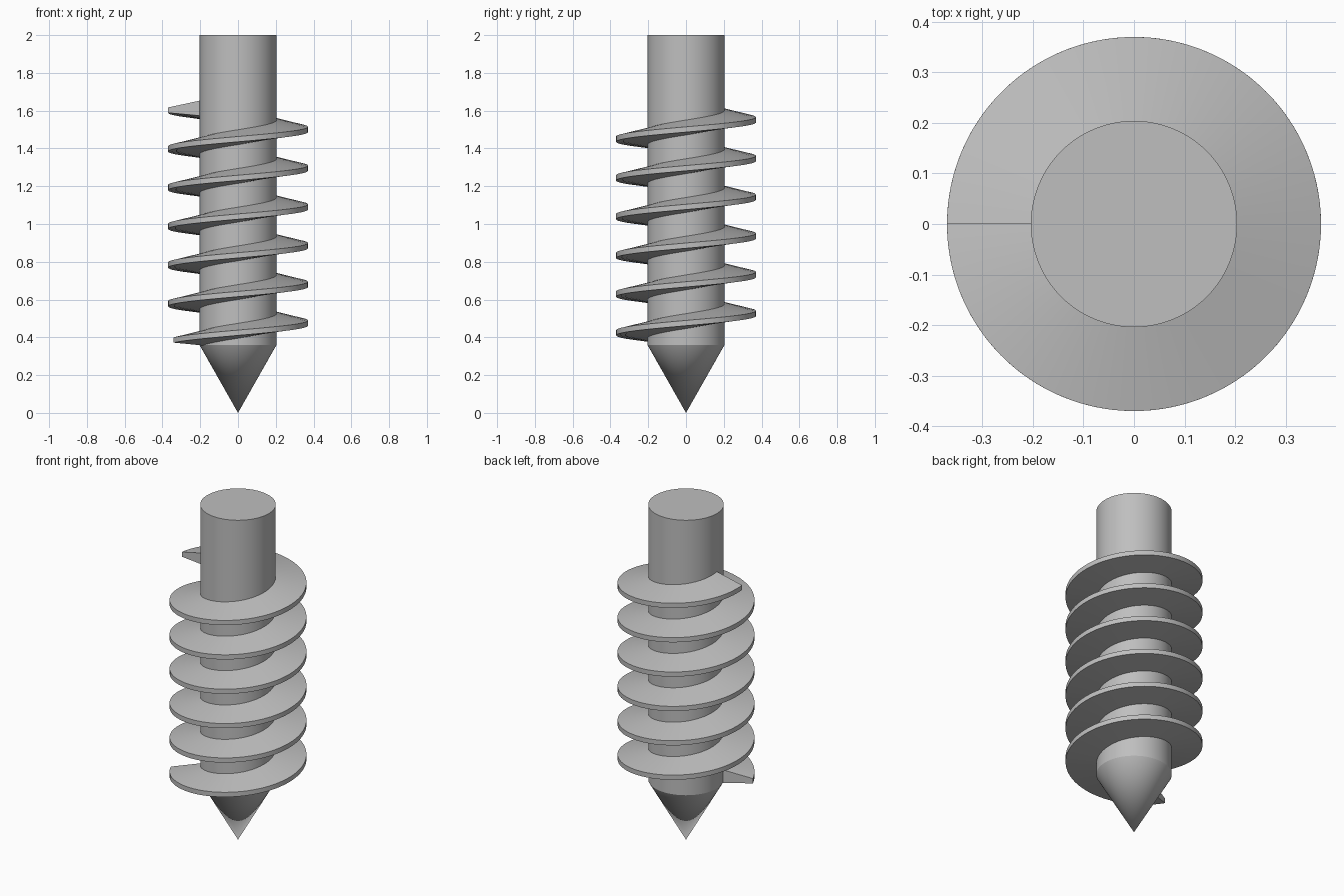
import bpy
import bmesh
from math import sin, cos, radians

cube = bpy.data.objects.get("Cube")
if cube:
    bpy.data.objects.remove(cube)

SHAFT_R, THREAD_R = 0.204, 0.37
HEIGHT, TIP_TOP = 2.0, 0.36
PITCH, END_Z = 0.205, 1.603
START, END = 203, 180 + 6 * 360   # thread sweep in degrees
SIDES = 96

steel = bpy.data.materials.new("grey_steel")
steel.use_nodes = True
color = (0.52, 0.52, 0.52, 1)
steel.diffuse_color = color
steel.node_tree.nodes["Principled BSDF"].inputs["Base Color"].default_value = color


def finish(name, bm):
    """Turn the bmesh into a smooth-shaded steel object."""
    bmesh.ops.recalc_face_normals(bm, faces=bm.faces)
    mesh = bpy.data.meshes.new(name)
    bm.to_mesh(mesh)
    bm.free()
    mesh.materials.append(steel)
    obj = bpy.data.objects.new(name, mesh)
    bpy.context.collection.objects.link(obj)
    bpy.ops.object.select_all(action='DESELECT')
    obj.select_set(True)
    bpy.context.view_layer.objects.active = obj
    bpy.ops.object.shade_smooth_by_angle(angle=radians(25))
    return obj


# Shaft with its pointed tip: two rings, a flat cap and a fan to the point
bm = bmesh.new()


def ring(z):
    return [bm.verts.new((SHAFT_R * cos(radians(360 * i / SIDES)),
                          SHAFT_R * sin(radians(360 * i / SIDES)), z))
            for i in range(SIDES)]


lower, upper = ring(TIP_TOP), ring(HEIGHT)
point = bm.verts.new((0, 0, 0))
bm.faces.new(upper)
for i in range(SIDES):
    j = (i + 1) % SIDES
    bm.faces.new((lower[i], lower[j], upper[j], upper[i]))
    bm.faces.new((lower[j], lower[i], point))
finish("shaft", bm)

# Helical thread: a tapered section swept upward around the shaft
section = [(SHAFT_R - 0.01, -0.03), (THREAD_R, -0.014),
           (THREAD_R, 0.014), (SHAFT_R - 0.01, 0.052)]
bm = bmesh.new()
steps = 560
rows = []
for k in range(steps + 1):
    deg = START + (END - START) * k / steps
    z = END_Z + (deg - END) / 360 * PITCH
    a = radians(deg)
    rows.append([bm.verts.new((r * cos(a), r * sin(a), z + dz)) for r, dz in section])
for p, q in zip(rows, rows[1:]):
    for i in range(4):
        j = (i + 1) % 4
        bm.faces.new((p[i], p[j], q[j], q[i]))
bm.faces.new(rows[0])
bm.faces.new(rows[-1])
finish("thread", bm)
